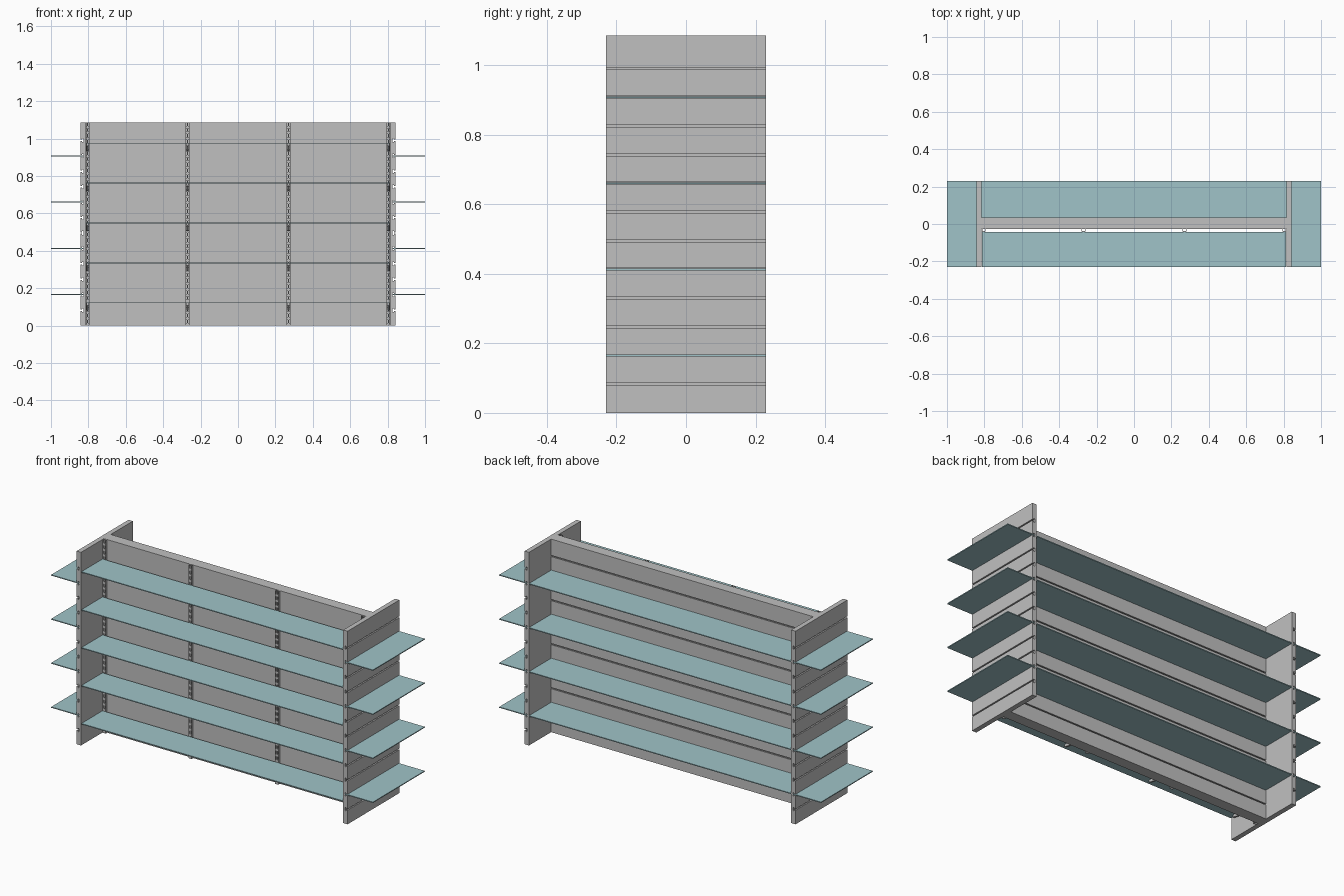
import bpy
import bmesh
from mathutils import Vector

if "Cube" in bpy.data.objects:
    bpy.data.objects.remove(bpy.data.objects["Cube"], do_unlink=True)


def material(name, color):
    mat = bpy.data.materials.new(name)
    mat.use_nodes = True
    mat.diffuse_color = (*color, 1)
    mat.node_tree.nodes["Principled BSDF"].inputs["Base Color"].default_value = (*color, 1)
    return mat


GREY = material("grey_panel", (0.53, 0.53, 0.53))
TEAL = material("pale_teal_glass", (0.35, 0.55, 0.58))

HEIGHT = 1.085
DEPTH = 0.23       # half depth of the whole unit
INNER = 0.815      # inner face of the end panels
OUTER = 0.842      # outer face of the end panels
WALL_FRONT, WALL_BACK = -0.027, 0.034
PITCH = 0.0825     # spacing of the slat grooves
SHELF = 0.005      # shelf thickness
GROOVES = [PITCH * i for i in range(1, 13)]
FRONT_LEVELS = [0.122 + 0.2132 * i for i in range(5)]


def finish(name, bm, mat):
    bmesh.ops.recalc_face_normals(bm, faces=bm.faces)
    mesh = bpy.data.meshes.new(name)
    bm.to_mesh(mesh)
    bm.free()
    mesh.materials.append(mat)
    obj = bpy.data.objects.new(name, mesh)
    bpy.context.collection.objects.link(obj)
    return obj


def add_box(bm, x, y, z):
    """Box from (low, high) pairs on each axis."""
    verts = bmesh.ops.create_cube(bm, size=1)["verts"]
    for v in verts:
        v.co = Vector([(a + b) / 2 + c * (b - a) for c, (a, b) in zip(v.co, (x, y, z))])


def extrude_profile(name, points, offset, mat):
    bm = bmesh.new()
    face = bm.faces.new([bm.verts.new(p) for p in points])
    moved = bmesh.ops.extrude_face_region(bm, geom=[face])["geom"]
    # keep the starting cap so the solid is closed
    if not face.is_valid or len([f for f in bm.faces if len(f.verts) == len(points)]) < 2:
        bm.faces.new([v for v in bm.verts][:len(points)])
    bmesh.ops.translate(bm, vec=offset, verts=[g for g in moved if isinstance(g, bmesh.types.BMVert)])
    return finish(name, bm, mat)


def slat_profile(back, face):
    """Board section (depth, height) with T-shaped grooves in its face."""
    step = 0.008 if face > back else -0.008
    lip, bed = face - step, face - 2 * step
    pts = [(back, HEIGHT), (back, 0), (face, 0)]
    for z in GROOVES:
        low, high = z - 0.0035, z + 0.0035
        pts += [(face, low), (lip, low), (lip, low - 0.006), (bed, low - 0.006),
                (bed, high + 0.006), (lip, high + 0.006), (lip, high), (face, high)]
    return pts + [(face, HEIGHT)]


# Central wall: plain front, grooved back
extrude_profile("central_wall", [(-INNER, d, z) for d, z in slat_profile(WALL_FRONT, WALL_BACK)],
                (2 * INNER, 0, 0), GREY)

# Grooved end panels with their shelves
for side, s in (("left", 1), ("right", -1)):
    extrude_profile(side + "_end_panel",
                    [(d, -DEPTH, z) for d, z in slat_profile(s * INNER, s * OUTER)],
                    (0, 2 * DEPTH, 0), GREY)
    for i, z in enumerate(GROOVES[1::3]):
        bm = bmesh.new()
        add_box(bm, sorted((s * (OUTER - 0.015), s)), (-DEPTH, DEPTH),
                (z - SHELF / 2, z + SHELF / 2))
        finish(f"{side}_end_shelf_{i + 1}", bm, TEAL)

# Back shelves slotted into the wall grooves
for i, z in enumerate(GROOVES[1::3]):
    bm = bmesh.new()
    add_box(bm, (-INNER, INNER), (WALL_BACK - 0.015, DEPTH), (z - SHELF / 2, z + SHELF / 2))
    finish(f"back_shelf_{i + 1}", bm, TEAL)

# Front shelves
for i, z in enumerate(FRONT_LEVELS):
    bm = bmesh.new()
    add_box(bm, (-0.812, 0.812), (-DEPTH, -0.043), (z - SHELF / 2, z + SHELF / 2))
    finish(f"front_shelf_{i + 1}", bm, TEAL)

# Slotted uprights with shelf brackets
SLOT_PITCH = 0.031
for n, x in enumerate((-0.804, -0.27, 0.27, 0.804)):
    bm = bmesh.new()
    for s in (-1, 1):
        add_box(bm, sorted((x + s * 0.010, x + s * 0.007)), (-0.041, WALL_FRONT), (0, HEIGHT))
    add_box(bm, (x - 0.002, x + 0.002), (-0.041, -0.038), (0, HEIGHT))
    for k in range(35):
        z = k * SLOT_PITCH
        for s in (-1, 1):
            add_box(bm, sorted((x + s * 0.007, x + s * 0.002)), (-0.041, -0.038),
                    (z, z + 0.014))
    finish(f"slotted_upright_{n + 1}", bm, GREY)
    for i, level in enumerate(FRONT_LEVELS):
        top = level - SHELF / 2
        side_view = [(-0.038, top), (-0.038, top - 0.04), (-0.06, top - 0.04),
                     (-0.2, top - 0.012), (-0.2, top)]
        extrude_profile(f"bracket_{n + 1}_{i + 1}", [(x - 0.005, y, z) for y, z in side_view],
                        (0.01, 0, 0), GREY)
